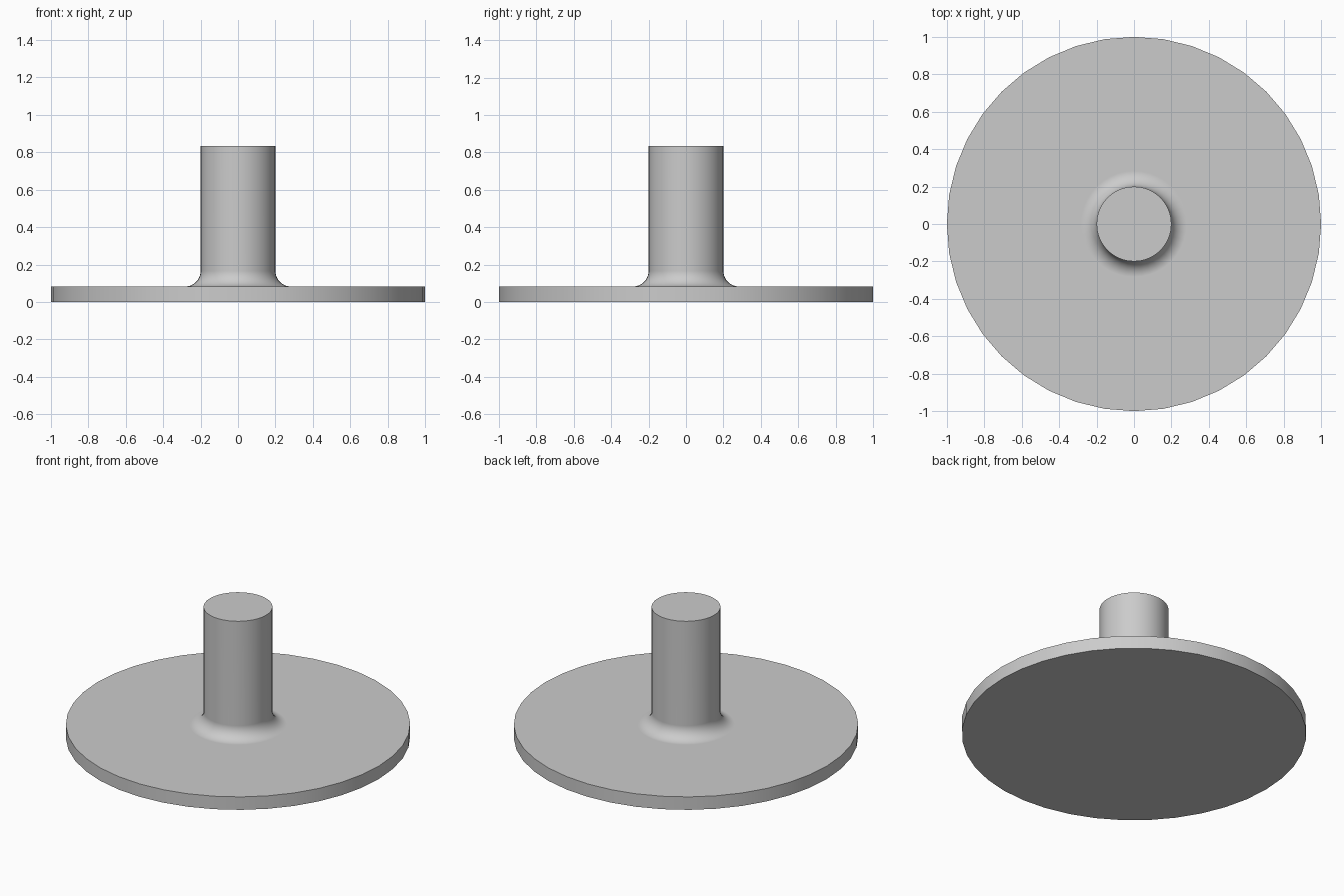
import bpy, bmesh, math

cube = bpy.data.objects.get("Cube")
if cube:
    bpy.data.objects.remove(cube, do_unlink=True)

SIDES = 40
DISC_R, DISC_H = 1.0, 0.083
SHAFT_R, TOP = 0.2, 0.835
FILLET, STEPS = 0.083, 10

grey = bpy.data.materials.new("plain grey")
grey.use_nodes = True
grey.diffuse_color = (0.6, 0.6, 0.6, 1)
grey.node_tree.nodes["Principled BSDF"].inputs["Base Color"].default_value = (0.6, 0.6, 0.6, 1)

# Profile: disc edge, concave fillet, shaft
profile = [(DISC_R, 0), (DISC_R, DISC_H)]
for i in range(STEPS + 1):
    a = math.pi / 2 * i / STEPS
    profile.append((SHAFT_R + FILLET * (1 - math.sin(a)),
                    DISC_H + FILLET * (1 - math.cos(a))))
profile.append((SHAFT_R, TOP))

# Turn the profile into rings, bridge them and cap both ends
bm = bmesh.new()
rings = []
for r, z in profile:
    angles = [math.tau * k / SIDES for k in range(SIDES)]
    rings.append([bm.verts.new((r * math.cos(a), r * math.sin(a), z)) for a in angles])
for low, high in zip(rings, rings[1:]):
    for k in range(SIDES):
        n = (k + 1) % SIDES
        bm.faces.new((low[k], low[n], high[n], high[k]))
bm.faces.new(rings[0][::-1])
bm.faces.new(rings[-1])
bmesh.ops.recalc_face_normals(bm, faces=bm.faces)

mesh = bpy.data.meshes.new("disc_with_shaft")
bm.to_mesh(mesh)
bm.free()
mesh.materials.append(grey)
body = bpy.data.objects.new("disc_with_shaft", mesh)
bpy.context.collection.objects.link(body)

# Smooth sides with crisp rims and a flat disc top
bpy.ops.object.select_all(action='DESELECT')
body.select_set(True)
bpy.context.view_layer.objects.active = body
bpy.ops.object.shade_smooth_by_angle(angle=math.radians(30))
weighted = body.modifiers.new("weighted normals", 'WEIGHTED_NORMAL')
weighted.keep_sharp = True
